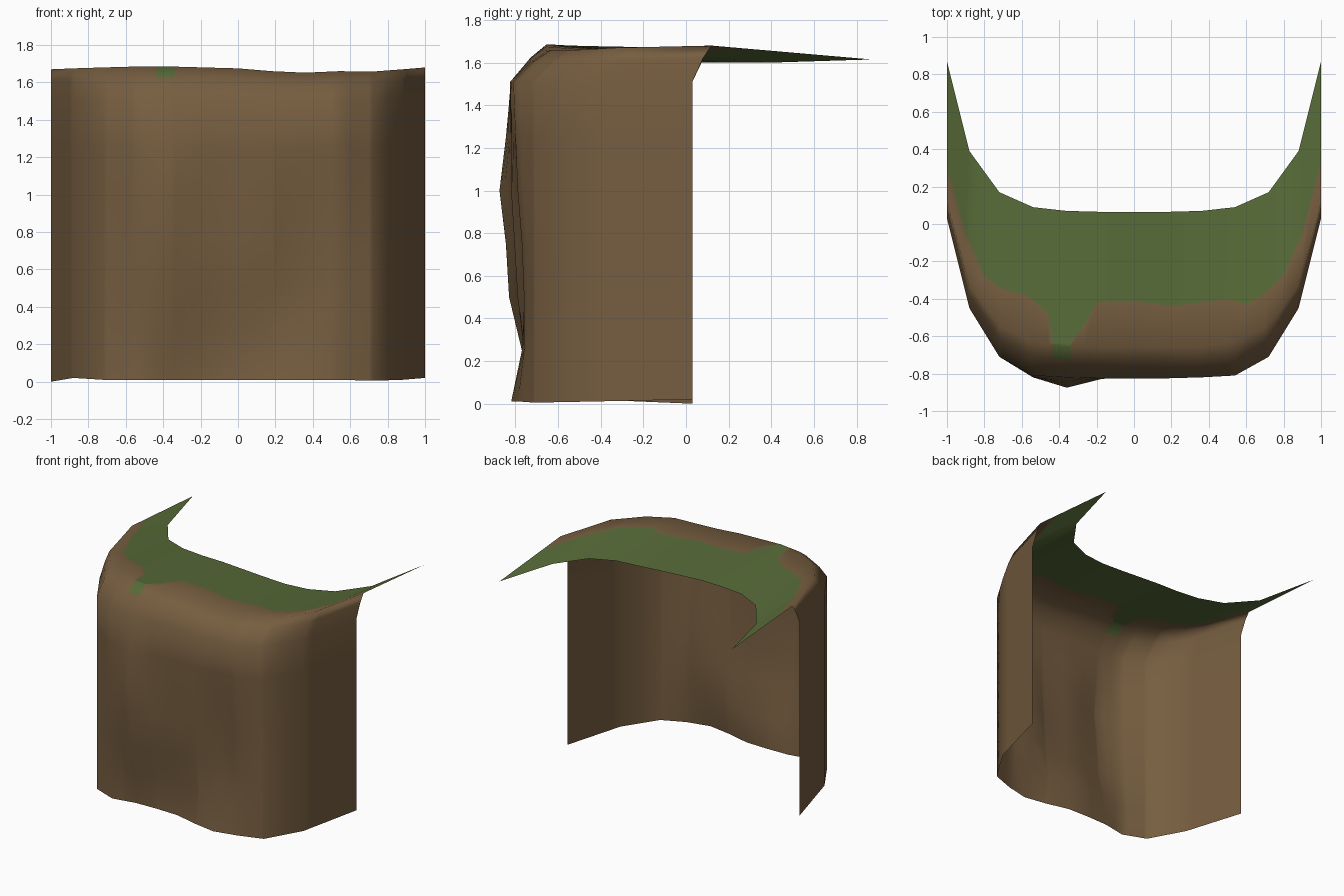
import bpy, bmesh

if "Cube" in bpy.data.objects:
    bpy.data.objects.remove(bpy.data.objects["Cube"])


def lerp(x, xs, vs):
    """Piecewise-linear interpolation of vs over the sorted positions xs."""
    for a, b, va, vb in zip(xs, xs[1:], vs, vs[1:]):
        if x <= b:
            return va + (vb - va) * (x - a) / (b - a)
    return vs[-1]


def material(name, color):
    m = bpy.data.materials.new(name)
    m.diffuse_color = (*color, 1)
    m.use_nodes = True
    m.node_tree.nodes["Principled BSDF"].inputs["Base Color"].default_value = m.diffuse_color
    return m


# Column positions along the cliff; each profile below has one value per column
COLS = [-1, -.88, -.72, -.54, -.36, -.18, 0, .18, .36, .54, .72, .88, 1]
SIDE = [.03, -.45, -.71]

# Rock wall: depth of the seven middle columns at each height
WALL = [
    (.01, [-.78, -.745, -.74, -.745, -.79, -.82, -.78]),
    (.25, [-.77, -.77, -.74, -.73, -.76, -.77, -.76]),
    (.50, [-.80, -.83, -.81, -.79, -.79, -.75, -.76]),
    (.75, [-.81, -.845, -.82, -.79, -.805, -.755, -.77]),
    (1.0, [-.82, -.875, -.83, -.81, -.82, -.78, -.79]),
    (1.25, [-.82, -.845, -.825, -.81, -.82, -.81, -.80]),
    (1.51, [-.81, -.82, -.825, -.825, -.825, -.82, -.81]),
]
FOOT_Z = [0, .02, .01, .01, .01, .01, .01, .01, .01, .01, .005, .01, .02]

# Rounded brow and the back edge of the ledge
RIDGE_Y = [.12, -.33, -.54, -.63, -.655, -.655, -.655]
RIDGE_Y += RIDGE_Y[-2::-1]
RIDGE_Z = [1.67, 1.675, 1.68, 1.685, 1.685, 1.68, 1.675, 1.66, 1.652, 1.66, 1.658, 1.67, 1.68]
BACK_Y = [.87, .39, .17, .09, .07, .065, .065]
BACK_Y += BACK_Y[-2::-1]
BACK_Z = [1.615, 1.605, 1.62, 1.63, 1.63, 1.63, 1.62, 1.61, 1.60, 1.60, 1.60, 1.60, 1.615]

# Front edge of the grass, with one tongue hanging over the brow
GRASS_X = [-1, -.9, -.8, -.7, -.57, -.46, -.435, -.34, -.27, -.2, 0, .2, .5, .6, .7, .8, .9, 1]
GRASS_Y = [.3, -.05, -.28, -.35, -.38, -.48, -.64, -.64, -.55, -.42, -.41, -.44, -.40, -.43,
           -.37, -.27, -.05, .33]

xs = sorted(set(COLS + GRASS_X))
bm = bmesh.new()
columns = []
for x in xs:
    pts = []
    for i, (z, mid) in enumerate(WALL):
        y = lerp(x, COLS, SIDE + mid + SIDE[::-1])
        pts.append((y, lerp(x, COLS, FOOT_Z) if i == 0 else z))
    wy, wz = pts[-1]
    ry, rz = lerp(x, COLS, RIDGE_Y), lerp(x, COLS, RIDGE_Z)
    by, bz = lerp(x, COLS, BACK_Y), lerp(x, COLS, BACK_Z)
    gy = max(lerp(x, GRASS_X, GRASS_Y), ry + .01)
    pts.append((wy + (ry - wy) * .55, wz + (rz - wz) * .65))
    pts.append((ry, rz))
    pts.append((gy, rz + (bz - rz) * (gy - ry) / (by - ry)))
    pts.append((by, bz))
    columns.append([bm.verts.new((x, y, z)) for y, z in pts])

# Skin the columns; grass covers the last strip plus the hanging tongue
last = len(columns[0]) - 2
for a, b in zip(columns, columns[1:]):
    xm = (a[0].co.x + b[0].co.x) / 2
    tongue = -.435 < xm < -.34
    for r in range(last + 1):
        f = bm.faces.new((a[r], b[r], b[r + 1], a[r + 1]))
        f.smooth = True
        f.material_index = int(r == last or (tongue and r >= last - 2))

mesh = bpy.data.meshes.new("cliff_ledge")
bm.to_mesh(mesh)
bm.free()
mesh.materials.append(material("rock_brown", (.180, .110, .051)))
mesh.materials.append(material("grass_green", (.095, .145, .039)))
cliff = bpy.data.objects.new("cliff_ledge", mesh)
bpy.context.collection.objects.link(cliff)
